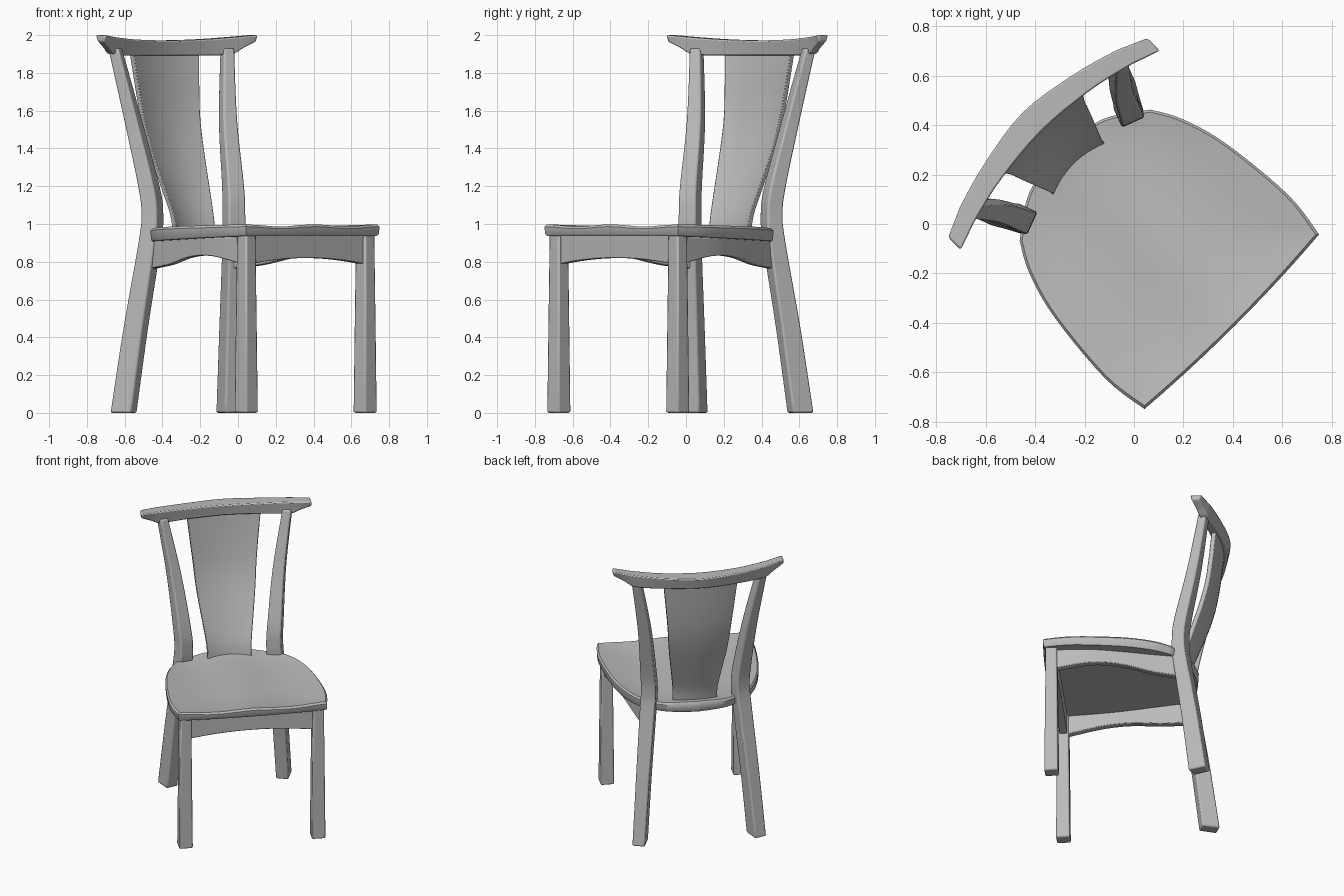
import bpy, bmesh, math
from mathutils import Matrix

if "Cube" in bpy.data.objects:
    bpy.data.objects.remove(bpy.data.objects["Cube"])

TURN = Matrix.Rotation(math.radians(45), 4, 'Z')   # the chair stands diagonally

grey = bpy.data.materials.new("plain_grey")
grey.use_nodes = True
grey.diffuse_color = (0.5, 0.5, 0.5, 1)
grey.node_tree.nodes["Principled BSDF"].inputs["Base Color"].default_value = (0.5, 0.5, 0.5, 1)


def spline(points, steps=5):
    """Catmull-Rom resampling of tuples of any length."""
    out = []
    last = len(points) - 1
    for i in range(last):
        a, b, c, d = (points[max(0, min(last, k))] for k in (i - 1, i, i + 1, i + 2))
        for s in range(steps):
            t = s / steps
            out.append(tuple(
                q + t * (r - p) / 2 + t * t * (p - 2.5 * q + 2 * r - w / 2)
                + t ** 3 * (1.5 * (q - r) + (w - p) / 2)
                for p, q, r, w in zip(a, b, c, d)))
    out.append(points[-1])
    return out


def loft(name, rings, bevel=0.01):
    """Skin a list of equal closed rings and cap both ends."""
    bm = bmesh.new()
    rows = [[bm.verts.new(p) for p in ring] for ring in rings]
    n = len(rows[0])
    for low, high in zip(rows, rows[1:]):
        for i in range(n):
            j = (i + 1) % n
            bm.faces.new((low[i], low[j], high[j], high[i]))
    bm.faces.new(rows[0][::-1])
    bm.faces.new(rows[-1])
    bmesh.ops.recalc_face_normals(bm, faces=bm.faces)
    bmesh.ops.transform(bm, matrix=TURN, verts=bm.verts)
    mesh = bpy.data.meshes.new(name)
    bm.to_mesh(mesh)
    bm.free()
    mesh.materials.append(grey)
    obj = bpy.data.objects.new(name, mesh)
    bpy.context.collection.objects.link(obj)
    if bevel:
        mod = obj.modifiers.new("soft_edges", 'BEVEL')
        mod.width, mod.segments = bevel, 2
        mod.limit_method, mod.angle_limit = 'ANGLE', math.radians(40)
    bpy.ops.object.select_all(action='DESELECT')
    obj.select_set(True)
    bpy.context.view_layer.objects.active = obj
    bpy.ops.object.shade_smooth_by_angle(angle=math.radians(40))
    return obj


def post_ring(x, y, z, w, d, spin):
    """Rectangle of width w and depth d, turned about its centre."""
    c, s = math.cos(spin), math.sin(spin)
    return [(x + c * a * w / 2 - s * b * d / 2, y + s * a * w / 2 + c * b * d / 2, z)
            for a, b in ((-1, -1), (1, -1), (1, 1), (-1, 1))]


# Seat: rounded outline, gently dished top, slight backward slope
side = spline([(0.5, -0.56), (0.525, -0.36), (0.495, -0.04), (0.44, 0.16), (0.375, 0.28)])
back = spline([(0.375, 0.28), (0.21, 0.39), (0, 0.43)])
front = [(u, -0.58 + 0.02 * (u / 0.5) ** 2) for u in (0, 0.1, 0.2, 0.3, 0.4)]
half = front + side + back[1:]
outline = half + [(-x, y) for x, y in half[-2:0:-1]]


def seat_ring(scale, lift, top):
    ring = []
    for x, y in outline:
        px, py = x * scale, (y + 0.05) * scale - 0.05
        slope = -0.02 * (py + 0.56)
        if top:
            dish = 0.02 * (1 - scale ** 4) + 0.012 * math.sin(math.pi * px / 0.5) ** 2
            ring.append((px, py, 1.0 + slope + lift - dish))
        else:
            ring.append((px, py, 0.937 + slope * 1.7 + lift))
    return ring


loft("seat", [seat_ring(0.3, 0, False), seat_ring(0.98, 0, False), seat_ring(0.995, 0.01, False),
              seat_ring(1, -0.014, True), seat_ring(0.98, 0, True)]
     + [seat_ring(s, 0, True) for s in (0.9, 0.78, 0.62, 0.45, 0.28, 0.12, 0.02)], bevel=0)

# Legs, posts and side rails, repeated left and right
rear_path = [  # x, y, z, width, depth
    (0.39, 0.467, 0, 0.085, 0.12), (0.355, 0.41, 0.45, 0.09, 0.11),
    (0.315, 0.345, 0.9, 0.10, 0.095), (0.305, 0.336, 1.05, 0.10, 0.09),
    (0.315, 0.352, 1.2, 0.095, 0.09), (0.355, 0.43, 1.55, 0.08, 0.075),
    (0.42, 0.5, 1.93, 0.06, 0.06)]
rail_path = [  # x, y, underside height
    (0.31, 0.32, 0.765), (0.345, 0.15, 0.785), (0.39, -0.05, 0.825),
    (0.425, -0.25, 0.83), (0.44, -0.5, 0.785)]
for sign, label in ((1, "left"), (-1, "right")):
    loft(label + "_rear_leg", [post_ring(sign * x, y, z, w, d, -sign * 0.36)
                               for x, y, z, w, d in spline(rear_path)])
    loft(label + "_front_leg", [post_ring(sign * 0.445, -0.507, z, w, w, 0)
                                for z, w in ((0, 0.092), (0.5, 0.083), (0.95, 0.074))])
    loft(label + "_side_rail", [
        [(sign * (x - 0.025), y, z), (sign * (x + 0.025), y, z),
         (sign * (x + 0.025), y, 0.93), (sign * (x - 0.025), y, 0.93)]
        for x, y, z in spline(rail_path)], bevel=0.006)

# Arched rail under the front of the seat
loft("front_rail", [
    [(x, -0.53, z), (x, -0.48, z), (x, -0.48, 0.95), (x, -0.53, 0.95)]
    for x, z in [(0.44 * i / 8, 0.82 - 0.035 * (i / 8) ** 2) for i in range(-8, 9)]], bevel=0.006)

# Curved back splat, flaring and leaning towards the top
splat_path = [  # z, half width, y
    (0.95, 0.148, 0.325), (1.05, 0.15, 0.342), (1.2, 0.17, 0.393), (1.4, 0.197, 0.462),
    (1.6, 0.215, 0.51), (1.93, 0.25, 0.55)]
steps = [i / 6 for i in range(-6, 7)]
loft("back_splat", [
    [(t * w, y + 0.03 * (1 - t * t) - 0.012, z) for t in steps]
    + [(t * w, y + 0.03 * (1 - t * t) + 0.018, z) for t in reversed(steps)]
    for z, w, y in spline(splat_path, 3)], bevel=0.005)

# Bowed crest rail with upswept ends
crest_half = [  # x, inner y, outer y, underside, top
    (0, 0.53, 0.64, 1.893, 1.972), (0.25, 0.508, 0.604, 1.893, 1.977),
    (0.43, 0.468, 0.555, 1.897, 1.988), (0.5, 0.445, 0.527, 1.93, 1.994),
    (0.57, 0.42, 0.498, 1.965, 2.0)]
crest_path = [(-p[0],) + p[1:] for p in crest_half[:0:-1]] + crest_half
loft("crest_rail", [
    [(x, a + 0.012, low), (x, b - 0.02, low), (x, b, high), (x, a, high)]
    for x, a, b, low, high in spline(crest_path, 4)], bevel=0.008)
